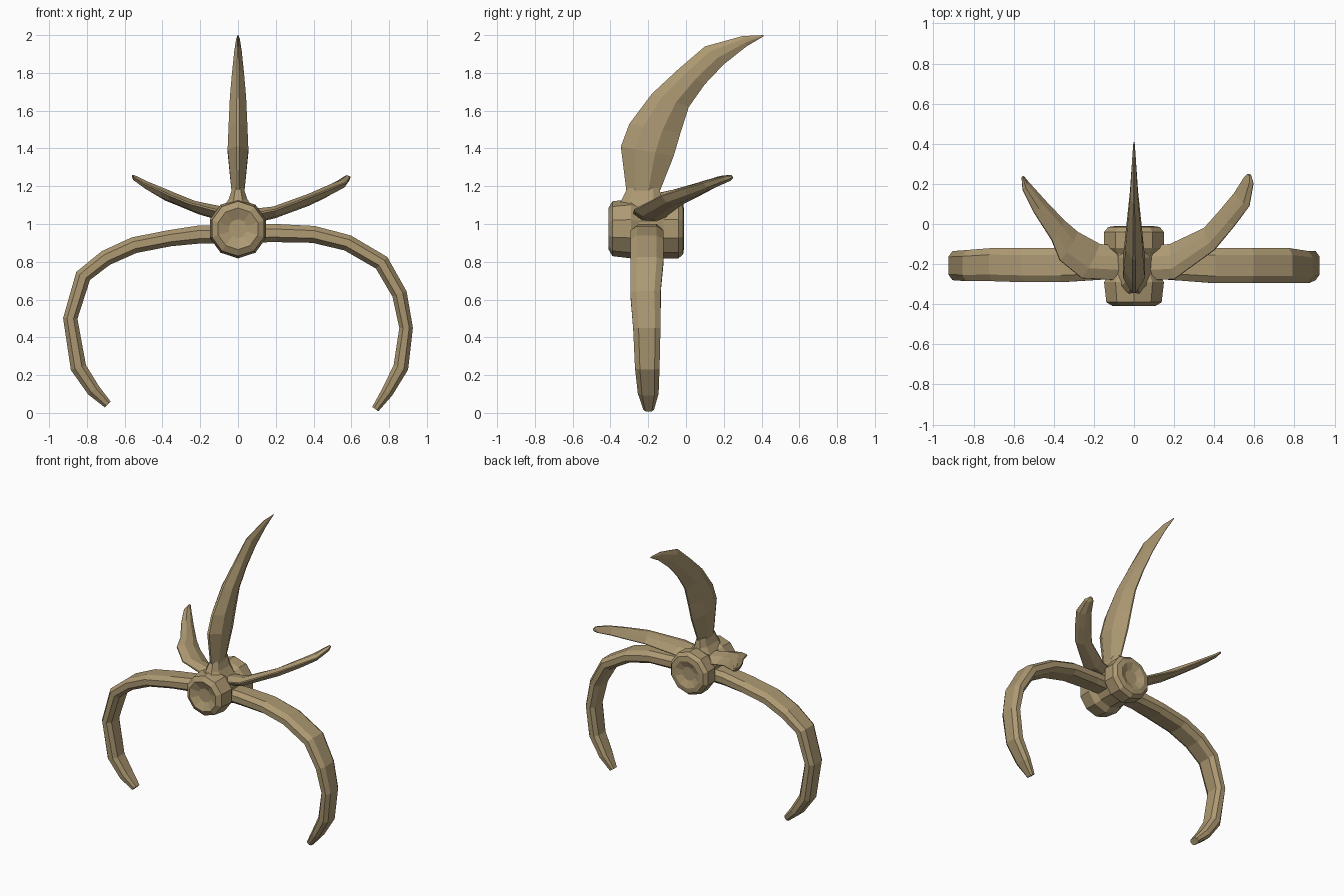
import bpy, bmesh, math
from mathutils import Vector

tan = bpy.data.materials.new("tan bone")
tan.diffuse_color = (0.42, 0.32, 0.17, 1)


def skin(name, rings):
    """Join equal-length rings of points into a closed flat-shaded body."""
    bm = bmesh.new()
    loops = [[bm.verts.new(p) for p in ring] for ring in rings]
    n = len(loops[0])
    for a, b in zip(loops, loops[1:]):
        for i in range(n):
            j = (i + 1) % n
            bm.faces.new((a[i], a[j], b[j], b[i]))
    bm.faces.new(loops[0][::-1])
    bm.faces.new(loops[-1])
    bmesh.ops.recalc_face_normals(bm, faces=bm.faces)
    me = bpy.data.meshes.new(name)
    bm.to_mesh(me)
    bm.free()
    me.materials.append(tan)
    ob = bpy.data.objects.new(name, me)
    bpy.context.collection.objects.link(ob)
    return ob


def limb(name, stations, shape):
    """Loft through (edge_a, edge_b, half_thickness) stations; shape = unit section."""
    st = [(Vector(a), Vector(b), t) for a, b, t in stations]
    mids = [(a + b) / 2 for a, b, t in st]
    rings = []
    for i, (a, b, t) in enumerate(st):
        tangent = mids[min(i + 1, len(st) - 1)] - mids[max(i - 1, 0)]
        half = (b - a) / 2
        normal = tangent.cross(half).normalized()
        rings.append([mids[i] + half * u + normal * t * v for u, v in shape])
    return skin(name, rings)


BAR = [(1, .45), (.6, 1), (-.6, 1), (-1, .45), (-1, -.45), (-.6, -1), (.6, -1), (1, -.45)]
LENS = [(1, .1), (.3, 1), (-.45, 1), (-1, .15), (-1, -.15), (-.45, -1), (.3, -1), (1, -.1)]

# spool-shaped hub, lying front to back, with dished ends
hub = [(-.385, .05), (-.41, .11), (-.39, .145), (-.29, .157), (-.25, .135), (-.15, .135),
       (-.12, .157), (-.04, .157), (-.015, .135), (-.01, .10), (-.03, .05)]
skin("hub", [[(r * math.sin(k * math.tau / 10), y, .975 + r * math.cos(k * math.tau / 10))
              for k in range(10)] for y, r in hub])

# long curved side claws: x, z, half thickness, front y, back y
right = [(.05, .95, .048, -.27, -.13), (.2, .952, .048, -.28, -.125), (.4, .945, .045, -.295, -.12),
         (.58, .9, .043, -.295, -.12), (.76, .795, .043, -.295, -.12), (.855, .63, .04, -.295, -.135),
         (.89, .45, .036, -.28, -.135), (.862, .24, .04, -.27, -.14), (.79, .11, .032, -.255, -.145),
         (.727, .02, .02, -.225, -.17)]
left = [(-.05, .945, .048, -.27, -.13), (-.2, .945, .048, -.28, -.125), (-.36, .925, .043, -.29, -.12),
        (-.55, .888, .043, -.29, -.12), (-.7, .82, .042, -.285, -.12), (-.82, .725, .042, -.285, -.13),
        (-.888, .5, .038, -.28, -.135), (-.845, .24, .042, -.27, -.14), (-.765, .12, .036, -.255, -.145),
        (-.69, .045, .022, -.23, -.165)]
for name, path in (("right_claw", right), ("left_claw", left)):
    limb(name, [((x, y0, z), (x, y1, z), t) for x, z, t, y0, y1 in path], BAR)

# tall swept blade: front edge (y, z), back edge (y, z), half thickness
blade = [((-.29, 1.02), (-.13, 1.02), .045), ((-.315, 1.17), (-.14, 1.17), .034),
         ((-.345, 1.41), (-.065, 1.36), .055), ((-.3, 1.53), (-.03, 1.48), .05),
         ((-.18, 1.69), (.015, 1.62), .043), ((-.04, 1.82), (.1, 1.74), .032),
         ((.1, 1.94), (.2, 1.845), .02), ((.3, 1.995), (.32, 1.94), .01), ((.41, 2.0), (.41, 1.993), .003)]
limb("top_blade", [((0, *a), (0, *b), t) for a, b, t in blade], LENS)

# flared collar where the blade meets the hub
limb("blade_collar", [((0, -.37, 1.07), (0, -.11, 1.07), .09), ((0, -.34, 1.13), (0, -.13, 1.13), .05),
                      ((0, -.31, 1.19), (0, -.14, 1.19), .03)], BAR)

# flat rear fins: front edge, back edge, half thickness
right_fin = [((.07, -.28, 1.05), (.07, -.11, 1.03), .035), ((.2, -.275, 1.075), (.18, -.1, 1.045), .027),
             ((.4, -.13, 1.15), (.35, -.02, 1.105), .026), ((.5, -.01, 1.19), (.43, .07, 1.15), .026),
             ((.575, .09, 1.22), (.5, .155, 1.195), .022), ((.595, .2, 1.25), (.55, .235, 1.23), .015),
             ((.585, .24, 1.255), (.565, .25, 1.245), .008)]
left_fin = [((-.07, -.28, 1.06), (-.07, -.11, 1.04), .035), ((-.26, -.27, 1.11), (-.17, -.1, 1.06), .027),
            ((-.37, -.18, 1.155), (-.28, -.04, 1.105), .026), ((-.41, -.08, 1.175), (-.35, .02, 1.13), .026),
            ((-.5, .06, 1.215), (-.44, .115, 1.18), .02), ((-.555, .17, 1.25), (-.53, .215, 1.23), .013),
            ((-.56, .23, 1.258), (-.55, .24, 1.25), .006)]
limb("right_fin", right_fin, LENS)
limb("left_fin", left_fin, LENS)
